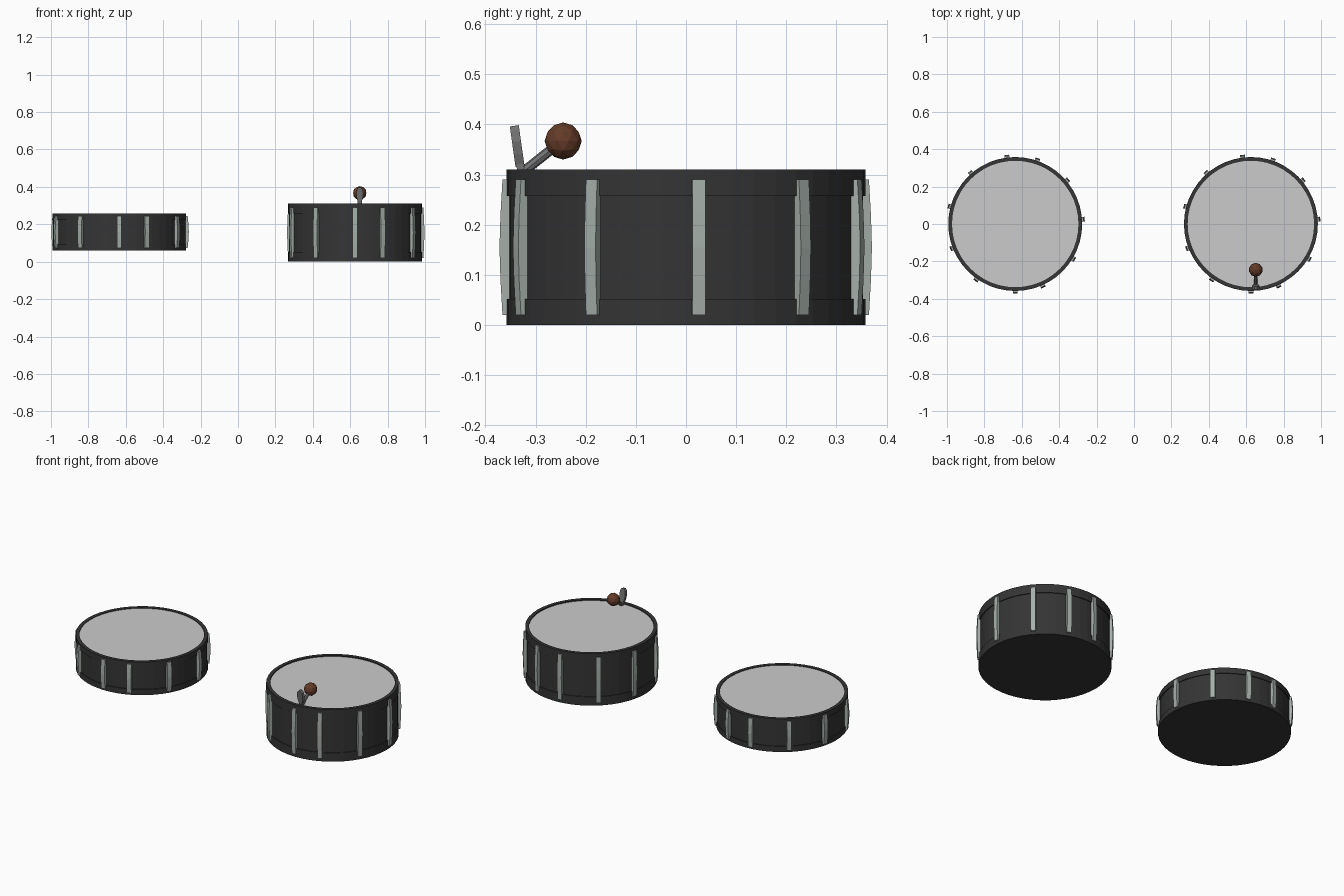
import bpy, bmesh
from math import radians, sin, cos, tau
from mathutils import Vector, Matrix

if "Cube" in bpy.data.objects:
    bpy.data.objects.remove(bpy.data.objects["Cube"])

SEGMENTS = 48
LUG_ANGLES = [4, 40, 71, 97, 131, 165, 201, 235, 270, 294, 329]


def material(name, color):
    m = bpy.data.materials.new(name)
    m.diffuse_color = (*color, 1)
    m.use_nodes = True
    m.node_tree.nodes["Principled BSDF"].inputs["Base Color"].default_value = m.diffuse_color
    return m


BLACK = material("black_lacquer", (0.035, 0.035, 0.035))
METAL = material("lug_metal", (0.38, 0.43, 0.40))
STEEL = material("dark_steel", (0.17, 0.17, 0.17))
BROWN = material("brown_knob", (0.13, 0.045, 0.022))
HEAD = material("head_grey", (0.6, 0.6, 0.6))


def finish(name, bm, mat):
    bmesh.ops.recalc_face_normals(bm, faces=bm.faces)
    mesh = bpy.data.meshes.new(name)
    bm.to_mesh(mesh)
    bm.free()
    mesh.materials.append(mat)
    obj = bpy.data.objects.new(name, mesh)
    bpy.context.collection.objects.link(obj)
    return obj


def lathe(name, profile, closed, mat, place):
    """Spin an (r, z) profile around the drum axis."""
    bm = bmesh.new()
    verts = [bm.verts.new((r, 0, z)) for r, z in profile]
    edges = [bm.edges.new(p) for p in zip(verts, verts[1:])]
    if closed:
        edges.append(bm.edges.new((verts[-1], verts[0])))
    bmesh.ops.spin(bm, geom=verts + edges, cent=(0, 0, 0), axis=(0, 0, 1),
                   angle=tau, steps=SEGMENTS, use_duplicate=False)
    bmesh.ops.remove_doubles(bm, verts=bm.verts, dist=1e-5)
    bm.transform(place)
    return finish(name, bm, mat)


def prism(bm, outline, offset):
    """Extrude a flat outline along an offset vector."""
    face = bm.faces.new([bm.verts.new(p) for p in outline])
    out = bmesh.ops.extrude_face_region(bm, geom=[face], use_keep_orig=True)
    new = [g for g in out["geom"] if isinstance(g, bmesh.types.BMVert)]
    bmesh.ops.translate(bm, verts=new, vec=offset)


def rod(name, a, b, radius, sides, mat):
    a, b = Vector(a), Vector(b)
    bm = bmesh.new()
    bmesh.ops.create_cone(bm, cap_ends=True, segments=sides, radius1=radius,
                          radius2=radius, depth=(b - a).length)
    rot = (b - a).to_track_quat("Z", "Y").to_matrix().to_4x4()
    bm.transform(Matrix.Translation((a + b) / 2) @ rot)
    return finish(name, bm, mat)


def drum(side, x, z, height):
    place = Matrix.Translation((x, 0, z)) @ Matrix.Diagonal((1, 1, height / 0.31, 1))
    # shell, hoops and skin
    lathe(side + "_shell", [(0.353, 0.045), (0.353, 0.265)], False, BLACK, place)
    lathe(side + "_bottom_hoop",
          [(0, 0), (0.358, 0), (0.358, 0.052), (0.345, 0.052)], False, BLACK, place)
    lathe(side + "_top_hoop",
          [(0.338, 0.257), (0.358, 0.257), (0.358, 0.31), (0.338, 0.31)], True, BLACK, place)
    lathe(side + "_drum_head", [(0, 0.304), (0.345, 0.304)], False, HEAD, place)
    # bowed tension lugs around the rim
    bm = bmesh.new()
    profile = [(0.35, 0.02), (0.366, 0.02), (0.370, 0.09), (0.372, 0.155),
               (0.370, 0.22), (0.366, 0.29), (0.35, 0.29)]
    for deg in LUG_ANGLES:
        a = radians(deg)
        out, tan = Vector((cos(a), sin(a), 0)), Vector((-sin(a), cos(a), 0))
        prism(bm, [out * r - tan * 0.013 + Vector((0, 0, h)) for r, h in profile],
              tan * 0.026)
    bm.transform(place)
    finish(side + "_lugs", bm, METAL)


drum("left", -0.635, 0.06, 0.198)
drum("right", 0.625, 0.0, 0.31)

# lever on the rim of the taller drum: stem, knob and thumb plate
LX = 0.651
rod("lever_stem", (LX, -0.328, 0.303), (LX, -0.26, 0.357), 0.010, 8, STEEL)

bm = bmesh.new()
bmesh.ops.create_icosphere(bm, subdivisions=2, radius=0.037)
bm.transform(Matrix.Translation((LX, -0.245, 0.367)))
finish("lever_knob", bm, BROWN)

bm = bmesh.new()
half = [(0.009, 0.0), (0.016, 0.025), (0.019, 0.05), (0.015, 0.072), (0.007, 0.082)]
outline = half + [(-w, h) for w, h in reversed(half)]
prism(bm, [(w, -0.009, h) for w, h in outline], (0, 0.018, 0))
bm.transform(Matrix.Translation((LX, -0.331, 0.316)) @ Matrix.Rotation(radians(8), 4, "X"))
finish("thumb_plate", bm, STEEL)

rod("lever_hinge", (LX - 0.012, -0.330, 0.314), (LX + 0.012, -0.330, 0.314), 0.008, 8, STEEL)
